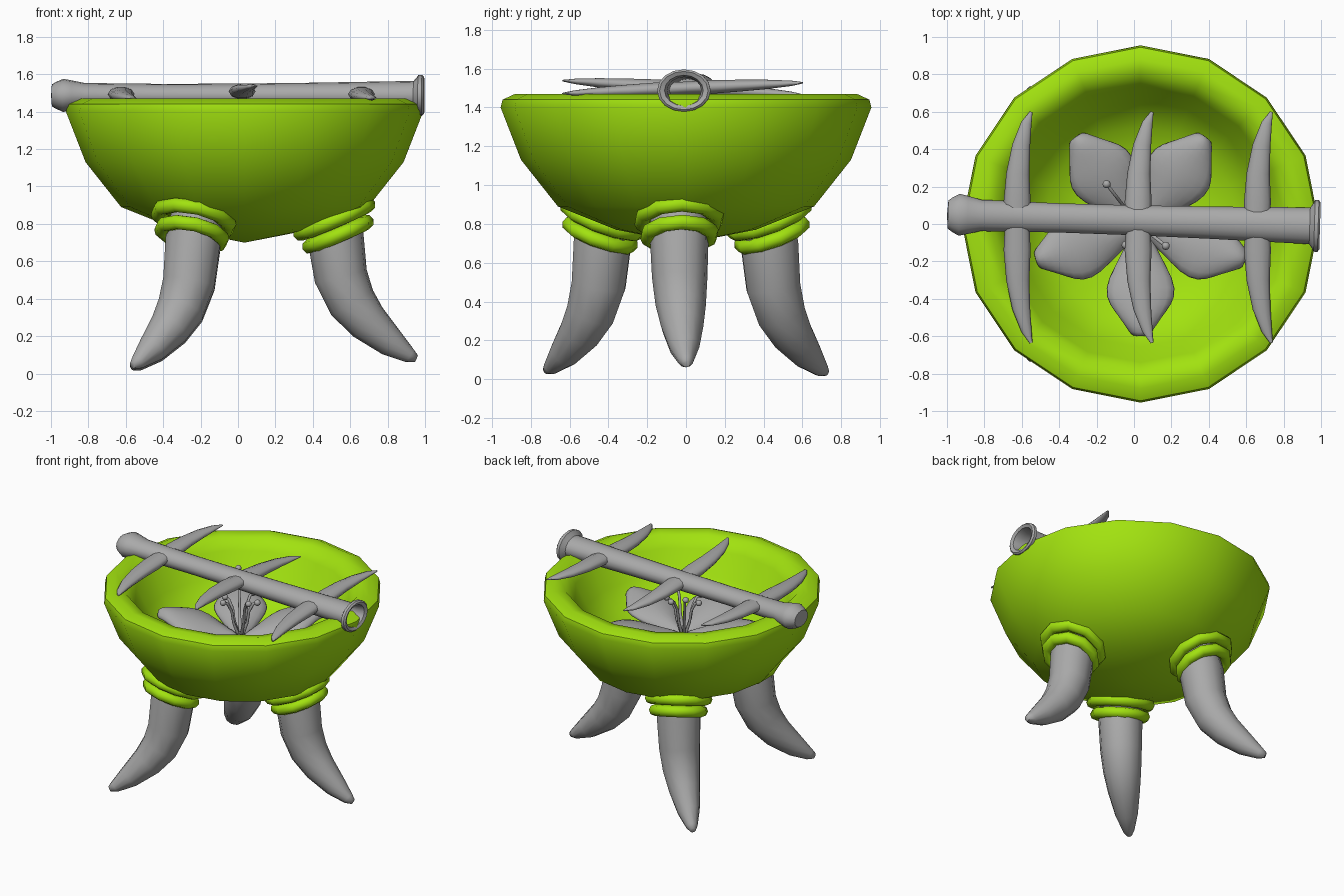
import bpy, bmesh, math
from mathutils import Matrix, Vector

cube = bpy.data.objects.get("Cube")
if cube:
    bpy.data.objects.remove(cube, do_unlink=True)


def material(name, rgb):
    mat = bpy.data.materials.new(name)
    mat.use_nodes = True
    mat.diffuse_color = (*rgb, 1)
    mat.node_tree.nodes["Principled BSDF"].inputs["Base Color"].default_value = (*rgb, 1)
    return mat


GREEN = material("lime green", (0.36, 0.76, 0.005))
GREY = material("mid grey", (0.4, 0.4, 0.4))


def finish(bm, name, mat, matrix=Matrix(), angle=50):
    bmesh.ops.transform(bm, matrix=matrix, verts=bm.verts)
    bmesh.ops.recalc_face_normals(bm, faces=bm.faces)
    mesh = bpy.data.meshes.new(name)
    bm.to_mesh(mesh)
    bm.free()
    obj = bpy.data.objects.new(name, mesh)
    bpy.context.collection.objects.link(obj)
    mesh.materials.append(mat)
    bpy.ops.object.select_all(action='DESELECT')
    obj.select_set(True)
    bpy.context.view_layer.objects.active = obj
    bpy.ops.object.shade_smooth_by_angle(angle=math.radians(angle))
    return obj


def skin(bm, rings):
    """Bridge a list of equal closed rings of vertices."""
    n = len(rings[0])
    for a, b in zip(rings, rings[1:]):
        for i in range(n):
            j = (i + 1) % n
            bm.faces.new((a[i], a[j], b[j], b[i]))


def lathe(name, profile, sides, mat, matrix, angle=50):
    """Revolve (radius, height) points around z; ends are closed."""
    bm = bmesh.new()
    rings = [[bm.verts.new((r * math.cos(math.tau * i / sides),
                            r * math.sin(math.tau * i / sides), z))
              for i in range(sides)] for r, z in profile]
    skin(bm, rings)
    bm.faces.new(rings[0])
    bm.faces.new(rings[-1])
    bmesh.ops.remove_doubles(bm, verts=bm.verts, dist=0.0005)
    return finish(bm, name, mat, matrix, angle)


def sweep(name, path, sides, mat, ref, flat=1.0, matrix=Matrix()):
    """Tapered tube through (x, y, z, radius) points."""
    bm = bmesh.new()
    pts = [Vector(p[:3]) for p in path]
    rings = []
    for k, p in enumerate(pts):
        t = (pts[min(k + 1, len(pts) - 1)] - pts[max(k - 1, 0)]).normalized()
        side = t.cross(Vector(ref)).normalized()
        up = side.cross(t)
        r = path[k][3]
        rings.append([bm.verts.new(p + side * r * math.cos(math.tau * i / sides)
                                   + up * r * flat * math.sin(math.tau * i / sides))
                      for i in range(sides)])
    skin(bm, rings)
    bm.faces.new(rings[0])
    bm.faces.new(rings[-1])
    return finish(bm, name, mat, matrix, 65)


def at(x, y, z):
    return Matrix.Translation((x, y, z))


def turn(degrees, axis):
    return Matrix.Rotation(math.radians(degrees), 4, axis)


# Bowl: outside, thick rounded lip, hollow inside
lathe("bowl", [(0, .70), (.36, .77), (.66, .89), (.85, 1.13), (.955, 1.40),
               (.945, 1.44), (.88, 1.47), (.80, 1.455), (.74, 1.38), (.66, 1.22),
               (.52, 1.08), (.30, 1.02), (0, 1.01)], 16, GREEN, at(.035, 0, 0))

# Tusk legs with two collars each
tusk = [(-.04, 0, .92, .14), (0, 0, .74, .152), (.03, 0, .52, .143), (.09, 0, .38, .13),
        (.175, 0, .275, .11), (.30, 0, .165, .078), (.40, 0, .095, .04), (.435, 0, .08, .02)]
legs = {"left": (.52, -.035, 0, 5), "back_right": (-.24, .43, -.045, 138),
        "front_right": (-.24, -.43, -.035, 222)}
for label, (x, y, z, heading) in legs.items():
    base = at(x, y, z) @ turn(heading, 'Z')
    sweep(label + "_leg", tusk, 12, GREY, (0, 1, 0), matrix=base)
    for part, dx, h, major in (("upper", -.005, .825, .195), ("lower", .015, .745, .165)):
        profile = [(major + .042 * math.cos(a), .04 * math.sin(a))
                   for a in (math.tau * i / 8 for i in range(9))]
        bm = bmesh.new()
        rings = [[bm.verts.new((r * math.cos(math.tau * i / 10),
                                r * math.sin(math.tau * i / 10), v))
                  for i in range(10)] for r, v in profile]
        skin(bm, rings)
        bmesh.ops.remove_doubles(bm, verts=bm.verts, dist=0.0005)
        lean = at(x, y, z if label == "left" else 0) @ turn(heading if label == "left" else
                                                            (120 if y > 0 else 240), 'Z')
        finish(bm, f"{label}_{part}_collar", GREEN, lean @ at(dx, 0, h) @ turn(-23, 'Y'), 60)

# Pole: knob on the right end, hollow flared mouth on the left end
pole = [(0, -1), (.075, -.995), (.09, -.975), (.112, -.935), (.102, -.89), (.084, -.82),
        (.078, -.4), (.08, 0), (.086, .4), (.098, .94), (.12, .955), (.138, .965),
        (.138, .985), (.125, .995), (.1, .985), (.088, .93), (.075, .4), (0, .4)]
lathe("pole", pole, 16, GREY, at(0, .02, 1.487) @ turn(-1.8, 'Z')
      @ Matrix.Diagonal((1, 1, .79, 1)) @ turn(90, 'Y'), 45)

# Crescent spikes lying across the pole
crescent = [(.075, -.635, .008), (.05, -.57, .028), (.022, -.45, .048), (.004, -.30, .062),
            (0, -.14, .072), (0, 0, .066), (0, .12, .072), (.004, .27, .062),
            (.022, .42, .048), (.05, .54, .028), (.075, .60, .008)]
for label, x, slope in (("right", -.625, .045), ("middle", .022, -.06), ("left", .66, .045)):
    sweep(label + "_spike", [(x + dx, y, 1.5 + slope * y, r) for dx, y, r in crescent],
          10, GREY, (0, 0, 1), .52)

# Five-petal flower inside the bowl
outline = [(0, .04, 0), (.14, .11, .05), (.28, .19, .10), (.38, .20, .12),
           (.46, .15, .13), (.54, .09, .14), (.60, .05, .12)]
for n in range(5):
    bm = bmesh.new()
    rows = [[bm.verts.new((u, half * v, h - .05 * v * v)) for v in (-1, -.5, 0, .5, 1)]
            for u, half, h in outline]
    for a, b in zip(rows, rows[1:]):
        for i in range(4):
            bm.faces.new((a[i], a[i + 1], b[i + 1], b[i]))
    petal = finish(bm, f"petal_{n + 1}", GREY,
                   at(.035, -.01, 1.09) @ turn(270 + 72 * n, 'Z'), 60)
    solid = petal.modifiers.new("thickness", 'SOLIDIFY')
    solid.thickness = .04
    solid.offset = -1
    soft = petal.modifiers.new("soft", 'SUBSURF')
    soft.levels = soft.render_levels = 1

# Stamens with round tips
stamens = [(128, .27, 1.46), (-38, .19, 1.40), (20, .12, 1.34), (80, .12, 1.36),
           (185, .12, 1.34), (240, .13, 1.35)]
for n, (heading, reach, top) in enumerate(stamens):
    base = at(.02, 0, 0) @ turn(heading, 'Z')
    rise = top - 1.1
    path = [(.02, 0, 1.1, .012), (reach * .4, 0, 1.1 + rise * .35, .01),
            (reach * .5, 0, 1.1 + rise * .7, .01), (reach * .75, 0, 1.1 + rise * .95, .01),
            (reach, 0, top, .01)]
    sweep(f"stamen_{n + 1}", path, 6, GREY, (0, 1, 0), matrix=base)
    bm = bmesh.new()
    bmesh.ops.create_icosphere(bm, subdivisions=2, radius=.022)
    finish(bm, f"stamen_tip_{n + 1}", GREY, base @ at(reach, 0, top))
